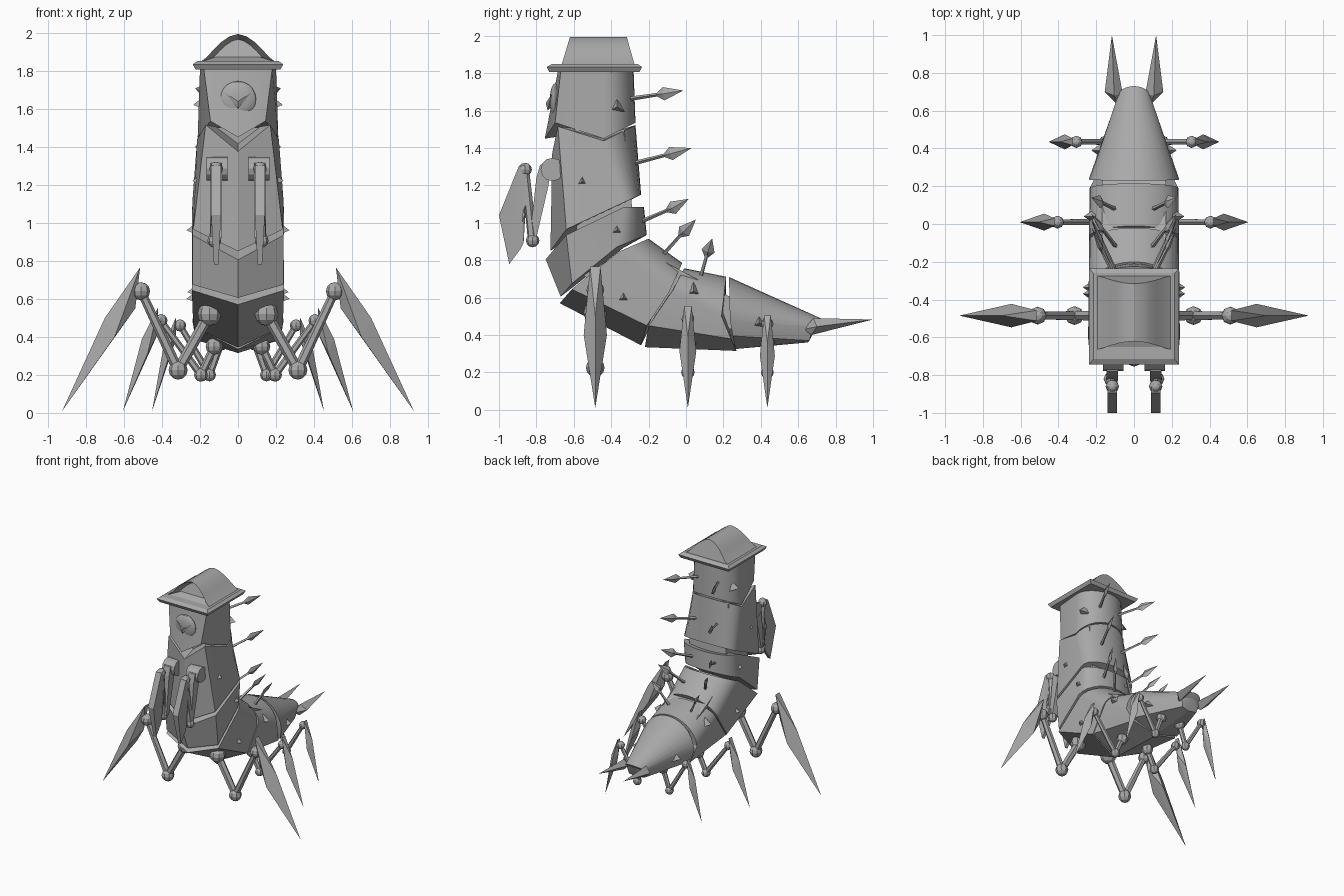
import bpy, bmesh, math
from mathutils import Vector

if "Cube" in bpy.data.objects:
    bpy.data.objects.remove(bpy.data.objects["Cube"])

mat = bpy.data.materials.new("stone_grey")
mat.diffuse_color = (0.4, 0.4, 0.4, 1)
mat.use_nodes = True
mat.node_tree.nodes["Principled BSDF"].inputs["Base Color"].default_value = mat.diffuse_color


def finish(name, bm, smooth=False):
    bmesh.ops.recalc_face_normals(bm, faces=bm.faces[:])
    me = bpy.data.meshes.new(name)
    bm.to_mesh(me)
    bm.free()
    me.materials.append(mat)
    ob = bpy.data.objects.new(name, me)
    bpy.context.collection.objects.link(ob)
    if smooth:
        bpy.ops.object.select_all(action='DESELECT')
        ob.select_set(True)
        bpy.context.view_layer.objects.active = ob
        bpy.ops.object.shade_smooth_by_angle(angle=math.radians(25))
    return ob


def hull(name, pts):
    bm = bmesh.new()
    for p in pts:
        bm.verts.new(p)
    bmesh.ops.convex_hull(bm, input=bm.verts[:])
    return finish(name, bm)


def limb(name, a, b, r1, r2, sides=6):
    a, b = Vector(a), Vector(b)
    bm = bmesh.new()
    bmesh.ops.create_cone(bm, cap_ends=True, segments=sides, radius1=r1, radius2=r2, depth=(b - a).length)
    rot = (b - a).to_track_quat('Z', 'Y')
    for v in bm.verts:
        v.co = rot @ v.co + (a + b) / 2
    return finish(name, bm)


def ball(name, p, r, u=8, v=6, smooth=False, squash=1):
    bm = bmesh.new()
    bmesh.ops.create_uvsphere(bm, u_segments=u, v_segments=v, radius=r)
    for w in bm.verts:
        w.co = Vector((w.co.x, w.co.y * squash, w.co.z)) + Vector(p)
    return finish(name, bm, smooth)


def ring(bm, K, F, M, B, n=7):
    # keel, front edge (x, y, z), side (x, y, z), rounded back
    half = [F]
    for i in range(n):
        t = math.pi / 2 * i / n
        s = math.sin(t)
        half.append((M[0] * math.cos(t), M[1] + (B[0] - M[1]) * s, M[2] + (B[1] - M[2]) * s))
    pts = [(0, *K)] + half + [(0, *B)] + [(-x, y, z) for x, y, z in reversed(half)]
    return [bm.verts.new(p) for p in pts]


def segment(name, top, bottom):
    bm = bmesh.new()
    a, b = ring(bm, *top), ring(bm, *bottom)
    for i in range(len(a)):
        j = (i + 1) % len(a)
        bm.faces.new((a[i], a[j], b[j], b[i]))
    # end caps fan out from a centre point
    for r in (a, b):
        c = bm.verts.new(sum((v.co for v in r), Vector()) / len(r))
        for i in range(len(r)):
            bm.faces.new((r[i], r[(i + 1) % len(r)], c))
    finish(name, bm, True)


# Body segments, from head to tail
segment("head_segment",
        ((-.685, 1.81), (.18, -.67, 1.81), (.2, -.44, 1.81), (-.28, 1.81)),
        ((-.755, 1.45), (.145, -.70, 1.535), (.212, -.44, 1.45), (-.27, 1.535)))
segment("chest_segment",
        ((-.715, 1.375), (.17, -.685, 1.515), (.215, -.44, 1.438), (-.27, 1.522)),
        ((-.725, .85), (.235, -.64, .965), (.24, -.33, 1.11), (-.24, 1.15)))
segment("waist_segment",
        ((-.75, .805), (.24, -.64, .935), (.242, -.33, 1.085), (-.225, 1.085)),
        ((-.67, .605), (.24, -.61, .675), (.24, -.37, .87), (-.21, .935)))
segment("bend_segment",
        ((-.675, .57), (.243, -.61, .645), (.24, -.36, .845), (-.2, .915)),
        ((-.24, .345), (.235, -.21, .45), (.238, -.09, .63), (-.02, .785)))
segment("abdomen_segment",
        ((-.22, .335), (.235, -.2, .45), (.238, -.07, .64), (-.01, .757)),
        ((.27, .315), (.21, .24, .38), (.235, .19, .5), (.215, .712)))
segment("tail_segment",
        ((.265, .325), (.22, .25, .395), (.24, .235, .48), (.23, .71)),
        ((.65, .36), (.07, .66, .37), (.085, .675, .44), (.73, .485)))
hull("neck_core", [(x, y, z) for x in (-.17, .17) for y, z in
                   ((-.6, 1.5), (-.33, 1.5), (-.58, .75), (-.28, 1.0))])
hull("belly_core", [(x, y, z) for x in (-.17, .17) for y, z in
                    ((-.55, .72), (-.28, .88), (-.2, .45), (0, .65), (.3, .43), (.3, .57))])

# Cap brim
bm = bmesh.new()
prev = None
for z, hx, y0, y1 in ((1.805, .222, -.73, -.25), (1.833, .238, -.745, -.235), (1.85, .215, -.715, -.26)):
    cur = [bm.verts.new(p) for p in ((-hx, y0, z), (hx, y0, z), (hx, y1, z), (-hx, y1, z))]
    if prev:
        for i in range(4):
            bm.faces.new((prev[i], prev[(i + 1) % 4], cur[(i + 1) % 4], cur[i]))
    else:
        bm.faces.new(cur)
    prev = cur
bm.faces.new(prev)
finish("cap_brim", bm)

# Arched cap with a recessed front
arch = [(-.2, 1.845), (-.165, 1.87), (-.12, 1.92), (-.085, 1.953), (-.045, 1.98), (0, 1.993)]
arch += [(-x, z) for x, z in reversed(arch[:-1])]
bm = bmesh.new()
f = [bm.verts.new((x, -.665 + .3 * (z - 1.845), z)) for x, z in arch]
b = [bm.verts.new((x, -.275 - .28 * (z - 1.845), z)) for x, z in arch]
front = bm.faces.new(f)
bm.faces.new(b)
for i in range(len(f)):
    j = (i + 1) % len(f)
    bm.faces.new((f[i], f[j], b[j], b[i]))
bmesh.ops.recalc_face_normals(bm, faces=bm.faces[:])
bmesh.ops.inset_region(bm, faces=[front], thickness=.028, use_even_offset=True)
for v in front.verts:
    v.co.y += .06
finish("arched_cap", bm, True)

# Face boss and beak
ball("face_boss", (0, -.70, 1.65), .095, 20, 10, True, .3)
hull("beak_left", [(-.07, -.72, 1.685), (0, -.75, 1.64), (0, -.70, 1.64), (0, -.74, 1.60)])
hull("beak_right", [(.07, -.72, 1.685), (0, -.75, 1.64), (0, -.70, 1.64), (0, -.74, 1.60)])

# Legs: y, hip, knee, upper joint, blade top, outer, inner, tip (x, z), ball radius, blade half width
LEGS = [
    ("front_leg", -.485, (.15, .52), (.315, .225), (.51, .64), (.515, .765), (.70, .5), (.54, .55), (.925, .01), .05, .062),
    ("middle_leg", .01, (.125, .35), (.195, .2), (.405, .485), (.42, .555), (.505, .39), (.42, .42), (.605, .01), .036, .045),
    ("rear_leg", .435, (.09, .37), (.15, .2), (.305, .46), (.325, .505), (.39, .36), (.325, .39), (.452, .01), .034, .04),
]
# Back spikes: base, flare and tip as (y, z)
SPIKES = [((-.32, 1.66), (-.12, 1.69), (-.015, 1.707)), ((-.31, 1.31), (-.08, 1.37), (.03, 1.4)),
          ((-.29, .985), (-.07, 1.08), (.015, 1.128)), ((-.14, .81), (-.01, .955), (.053, 1.017)),
          ((.07, .68), (.118, .85), (.14, .915))]
# Side thorns: surface x, y, z
THORNS = [(.2, -.37, 1.62), (.205, -.555, 1.22), (.235, -.37, .96), (.235, -.335, .6),
          (.23, .04, .635), (.19, .39, .465)]

for s, side in ((-1, "left"), (1, "right")):
    for name, y, hip, knee, joint, top, outer, inner, tip, r, w in LEGS:
        def P(q, dy=0):
            return (s * q[0], y + dy, q[1])
        n = name + "_" + side
        ball(n + "_hip", P(hip), r * 1.25)
        limb(n + "_thigh", P(hip), P(knee), r * .6, r * .55)
        ball(n + "_knee", P(knee), r)
        limb(n + "_shin", P(knee), P(joint), r * .55, r * .45)
        ball(n + "_joint", P(joint), r * .95)
        mid = ((outer[0] + inner[0]) / 2 + .07 * (tip[0] - top[0]), outer[1] * .8)
        hull(n + "_blade", [P(top, -w * .45), P(top, w * .45), P(outer), P(inner),
                            P(mid, w), P(mid, -w), P(tip)])

    # Spear-like back spikes that splay outward
    for i, (a, m, t) in enumerate(SPIKES):
        A, M, T = Vector((s * .08, *a)), Vector((s * .18, *m)), Vector((s * .225, *t))
        limb(f"back_spike_{side}_{i}", A, M, .012, .009, 4)
        d = (T - A).normalized()
        u = d.cross(Vector((1, 0, 0))).normalized()
        v = d.cross(u)
        hull(f"spike_head_{side}_{i}", [M - d * .055, T, M + u * .036, M - u * .036, M + v * .014, M - v * .014])

    # Side thorns
    for i, (x, y, z) in enumerate(THORNS):
        limb(f"side_thorn_{side}_{i}", (s * (x - .025), y, z), (s * (x + .035), y, z), .048, .001, 3)

    # Tail prongs
    hull("tail_prong_" + side, [(s * x, y, z) for x, y, z in (
        (.085, .63, .43), (.155, .70, .445), (.06, .69, .45), (.105, .68, .49), (.105, .67, .40), (.117, 1, .483))])

    # Folding claw arm
    x = s * .115
    limb("claw_pivot_" + side, (s * .055, -.715, 1.285), (s * .165, -.715, 1.285), .062, .062, 12)
    hull("claw_upper_" + side, [(x + dx, y, z) for dx in (-.03, .03) for y, z in
                                ((-.72, 1.33), (-.78, 1.31), (-.8, 1.24), (-.735, 1.2), (-.835, .92), (-.8, .92))])
    ball("claw_elbow_" + side, (s * .125, -.82, .905), .036)
    limb("claw_lower_" + side, (s * .125, -.82, .905), (x, -.86, 1.285), .026, .022)
    ball("claw_wrist_" + side, (x, -.86, 1.285), .036)
    # Serrated blade, thin at the teeth
    edge = [(-.86, 1.31), (-.895, 1.3), (-1.0, 1.04), (-.945, .78)]
    teeth = []
    for i in range(6):
        z = .86 + .05 * i
        teeth += [(-.885 + .003 * i, z), (-.868 + .003 * i, z + .035)]
    outline = edge + teeth + [(-.845, 1.2)]
    bm = bmesh.new()
    vl = [[bm.verts.new((x + k * (.026 if z > 1.0 else .012), y, z)) for y, z in outline] for k in (-1, 1)]
    bm.faces.new(vl[0])
    bm.faces.new(vl[1])
    for i in range(len(outline)):
        j = (i + 1) % len(outline)
        bm.faces.new((vl[0][i], vl[0][j], vl[1][j], vl[1][i]))
    bmesh.ops.triangulate(bm, faces=[q for q in bm.faces if len(q.verts) > 4])
    finish("claw_blade_" + side, bm)
